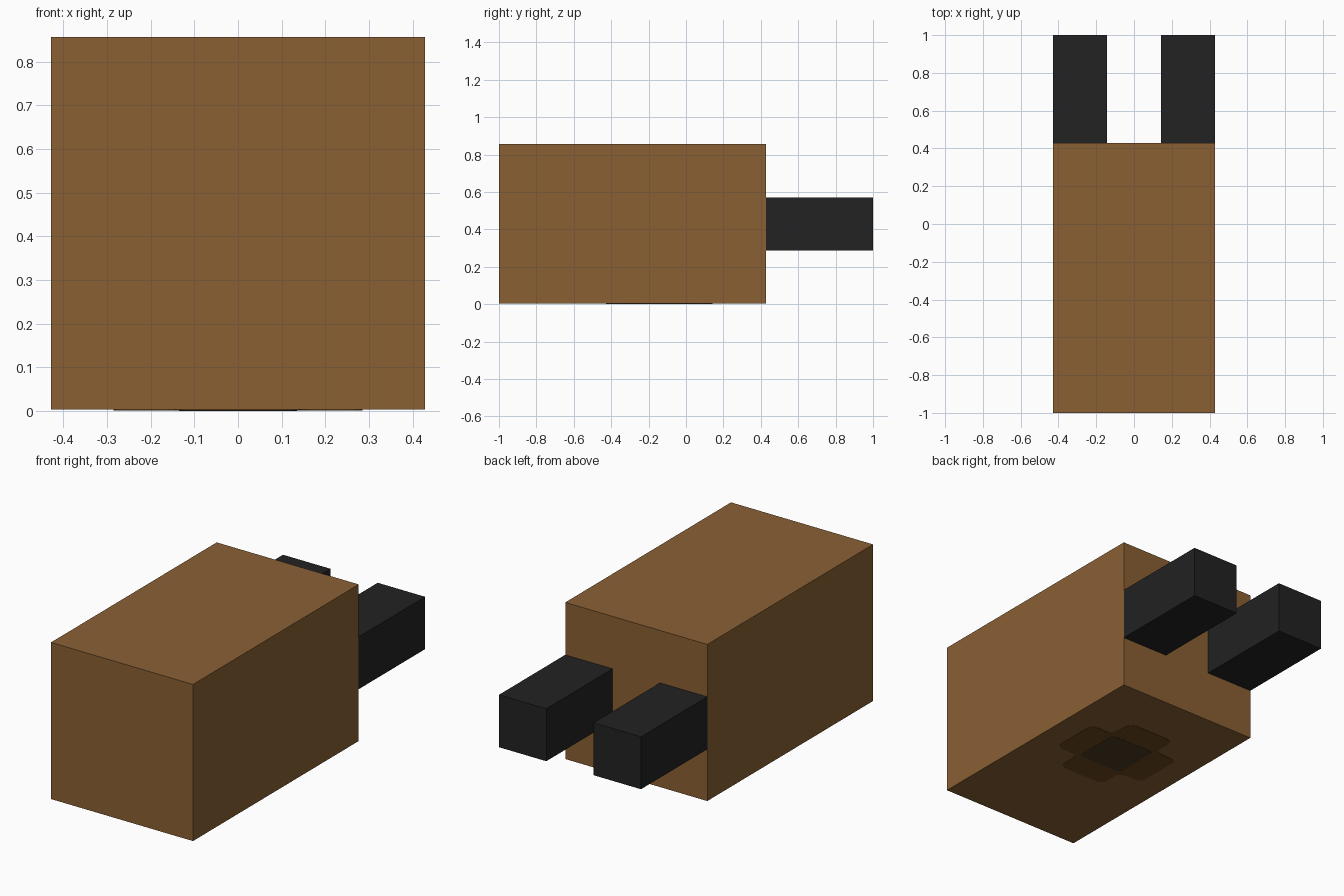
import bpy, bmesh

cube = bpy.data.objects.get("Cube")
if cube:
    bpy.data.objects.remove(cube, do_unlink=True)

U = 2 / 7  # one grid unit; every part is a multiple of it


def material(name, rgb):
    """Flat material from 0-255 display values, stored as linear."""
    lin = [((c / 255 + 0.055) / 1.055) ** 2.4 for c in rgb] + [1.0]
    m = bpy.data.materials.new(name)
    m.use_nodes = True
    m.diffuse_color = lin
    bsdf = next(n for n in m.node_tree.nodes if n.type == 'BSDF_PRINCIPLED')
    bsdf.inputs["Base Color"].default_value = lin
    return m


def add_object(name, bm, mat):
    bmesh.ops.recalc_face_normals(bm, faces=bm.faces)
    mesh = bpy.data.meshes.new(name)
    bm.to_mesh(mesh)
    bm.free()
    mesh.materials.append(mat)
    ob = bpy.data.objects.new(name, mesh)
    bpy.context.collection.objects.link(ob)
    return ob


def box(name, lo, hi, mat):
    bm = bmesh.new()
    bmesh.ops.create_cube(bm, size=1)
    for v in bm.verts:
        v.co = [(a + b) / 2 + c * (b - a) for a, b, c in zip(lo, hi, v.co)]
    return add_object(name, bm, mat)


def plate(name, outline, z0, z1, radius, mat):
    """Thin plate with rounded corners, on the underside."""
    bm = bmesh.new()
    face = bm.faces.new([bm.verts.new((x, y - U / 2, z0)) for x, y in outline])
    bmesh.ops.bevel(bm, geom=bm.verts[:], offset=radius, segments=3,
                    profile=0.5, affect='VERTICES')
    ext = bmesh.ops.extrude_face_region(bm, geom=bm.faces[:])
    for v in ext["geom"]:
        if isinstance(v, bmesh.types.BMVert):
            v.co.z = z1
    return add_object(name, bm, mat)


brown = material("brown", (138, 96, 52))
black = material("black", (34, 34, 34))
dark_brown = material("dark brown", (107, 71, 32))
deep_brown = material("deep brown", (77, 58, 34))

# Main block
box("body", (-1.5 * U, -3.5 * U, 0.003), (1.5 * U, 1.5 * U, 3 * U), brown)

# Pair of prongs on the back
for side, x in (("right", -1.5 * U), ("left", 0.5 * U)):
    box(side + "_prong", (x, 1.5 * U, U), (x + U, 3.5 * U, 2 * U), black)

# Cross-shaped mark under the body, with a darker square centre
h = U / 2
cross = [(-h, -U), (h, -U), (h, -h), (U, -h), (U, h), (h, h),
         (h, U), (-h, U), (-h, h), (-U, h), (-U, -h), (-h, -h)]
plate("underside_cross", cross, 0.001, 0.005, 0.04, dark_brown)
s = h - 0.008
plate("underside_centre", [(-s, -s), (s, -s), (s, s), (-s, s)],
      0.0, 0.004, 0.02, deep_brown)
